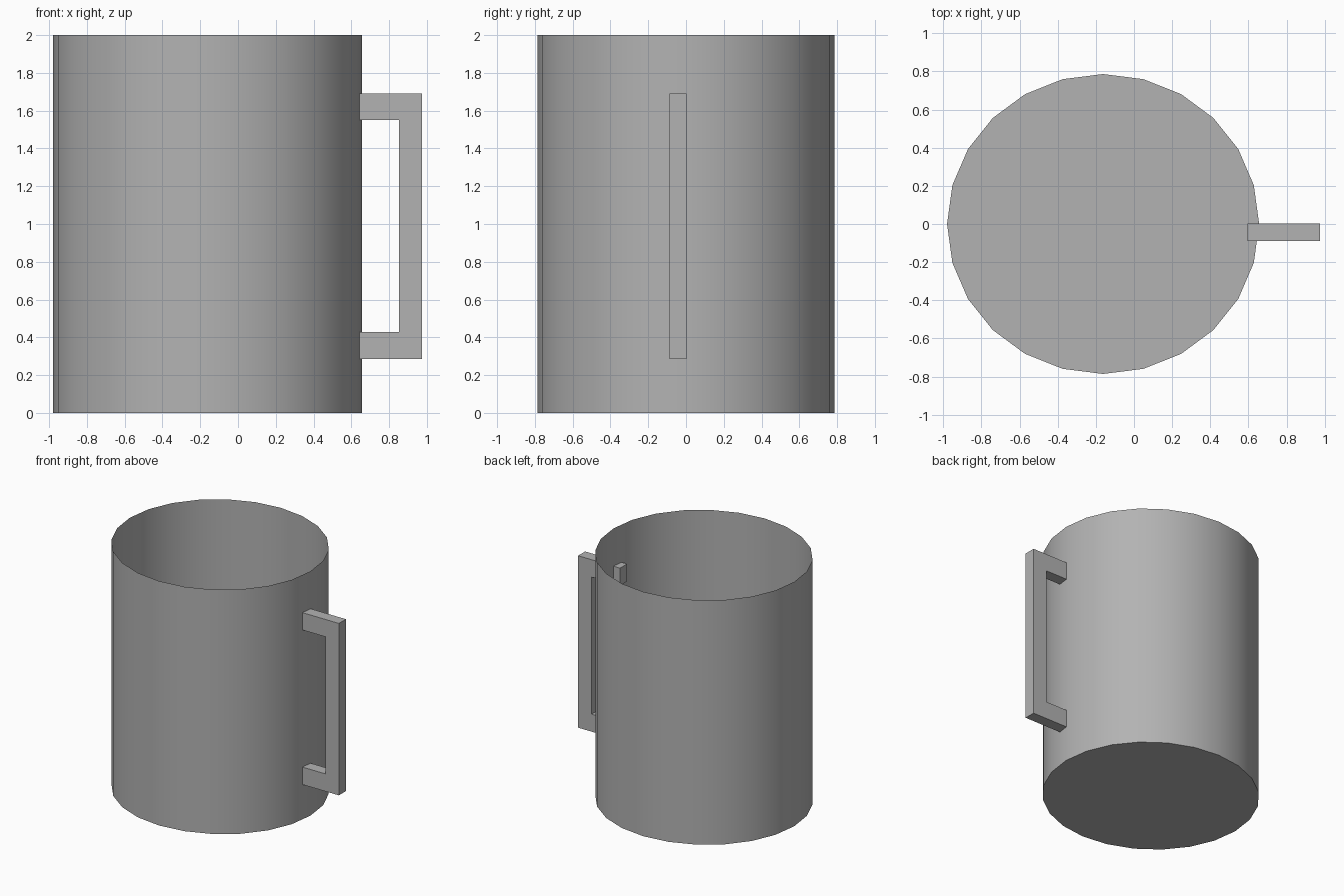
import bpy
import bmesh
import math
from mathutils import Vector

cube = bpy.data.objects.get("Cube")
if cube:
    bpy.data.objects.remove(cube, do_unlink=True)

# One plain grey for the whole mug
grey = bpy.data.materials.new("plain_grey")
grey.use_nodes = True
colour = (0.45, 0.45, 0.45, 1)
grey.diffuse_color = colour
grey.node_tree.nodes["Principled BSDF"].inputs["Base Color"].default_value = colour


def add_object(name, bm):
    bmesh.ops.recalc_face_normals(bm, faces=bm.faces)
    mesh = bpy.data.meshes.new(name)
    bm.to_mesh(mesh)
    bm.free()
    mesh.materials.append(grey)
    obj = bpy.data.objects.new(name, mesh)
    bpy.context.collection.objects.link(obj)
    return obj


# Cup body: slightly oval, thin open wall with a flat bottom
HEIGHT = 2.0
bm = bmesh.new()
bottom = bmesh.ops.create_circle(bm, segments=24, radius=1, cap_ends=True)["verts"]
for v in bottom:
    v.co = Vector((v.co.x * 0.818 - 0.162, v.co.y * 0.786, 0))
rim = bmesh.ops.extrude_edge_only(bm, edges=bm.edges[:])["geom"]
bmesh.ops.translate(bm, vec=(0, 0, HEIGHT),
                    verts=[g for g in rim if isinstance(g, bmesh.types.BMVert)])
body = add_object("cup_body", bm)
for p in body.data.polygons:  # outward walls, downward bottom
    out = p.center - Vector((-0.162, 0, HEIGHT / 2))
    if p.normal.dot(out) < 0:
        p.flip()
bpy.ops.object.select_all(action="DESELECT")
bpy.context.view_layer.objects.active = body
body.select_set(True)
bpy.ops.object.shade_smooth_by_angle(angle=math.radians(30))

# Handle: square bracket profile whose ends poke through the wall
bm = bmesh.new()
profile = [(0.595, 0.285), (0.975, 0.285), (0.975, 1.692), (0.595, 1.692),
           (0.595, 1.55), (0.852, 1.55), (0.852, 0.428), (0.595, 0.428)]
side = bm.faces.new([bm.verts.new((x, -0.088, z)) for x, z in profile])
grown = bmesh.ops.extrude_face_region(bm, geom=[side])["geom"]
bmesh.ops.translate(bm, vec=(0, 0.091, 0),
                    verts=[g for g in grown if isinstance(g, bmesh.types.BMVert)])
add_object("handle", bm)
